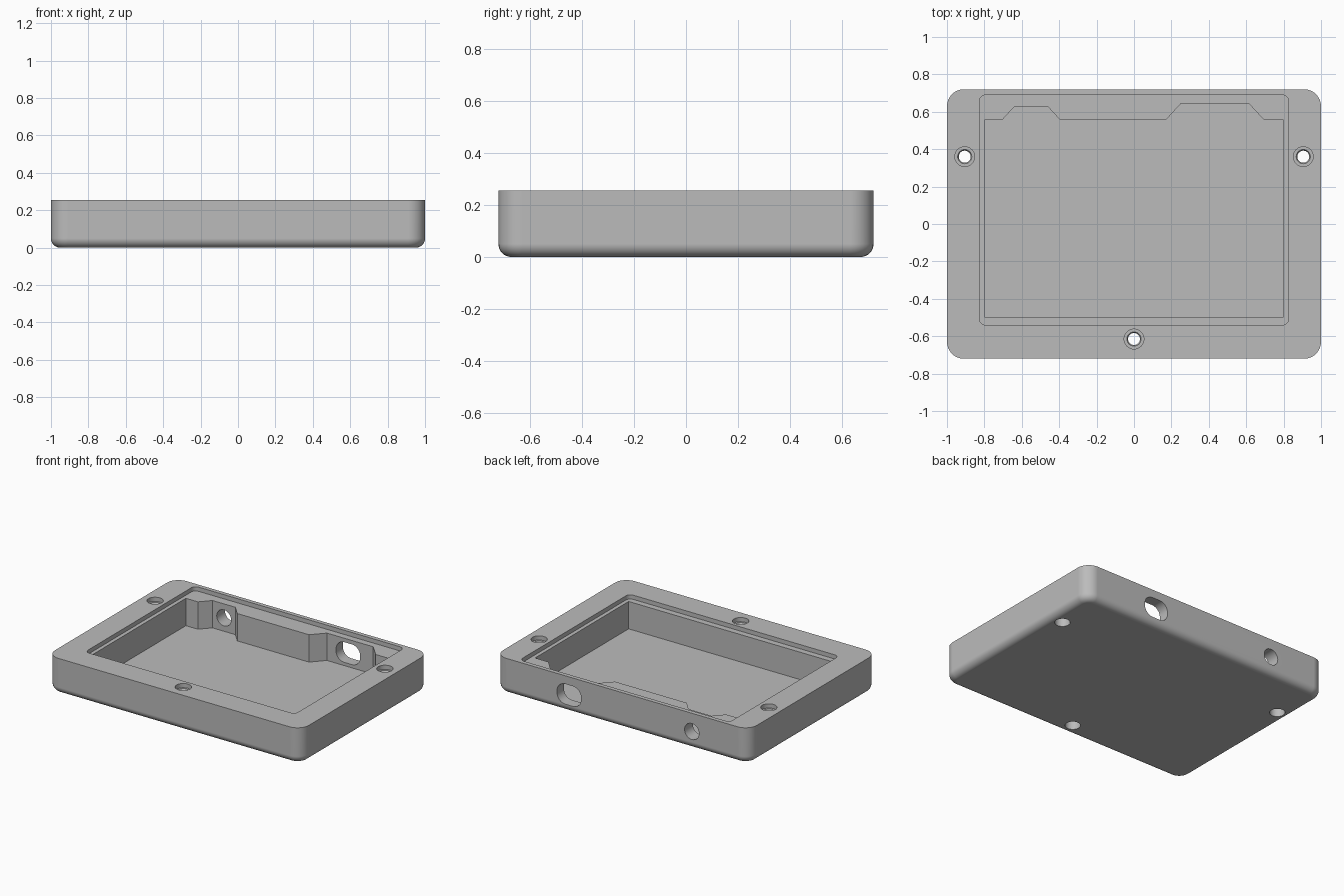
import bpy
import bmesh
from math import sin, cos, pi, radians
from mathutils import Matrix, Vector

if "Cube" in bpy.data.objects:
    bpy.data.objects.remove(bpy.data.objects["Cube"], do_unlink=True)

WIDTH, DEPTH, HEIGHT = 2.0, 1.44, 0.255
LEDGE_Z, FLOOR_Z, ABOVE = 0.225, 0.03, 0.4

grey = bpy.data.materials.new("plain grey")
grey.use_nodes = True
grey.diffuse_color = (0.5, 0.5, 0.5, 1)
grey.node_tree.nodes["Principled BSDF"].inputs["Base Color"].default_value = (0.5, 0.5, 0.5, 1)


def rounded_rect(x0, x1, y0, y1, r, steps=8):
    """Counter-clockwise outline with rounded corners."""
    centres = [(x1 - r, y1 - r), (x0 + r, y1 - r), (x0 + r, y0 + r), (x1 - r, y0 + r)]
    return [(cx + r * cos((q + i / steps) * pi / 2), cy + r * sin((q + i / steps) * pi / 2))
            for q, (cx, cy) in enumerate(centres) for i in range(steps + 1)]


def circle(r, steps=32):
    return [(r * cos(2 * pi * i / steps), r * sin(2 * pi * i / steps)) for i in range(steps)]


def loft(name, sections, matrix=Matrix()):
    """Closed solid through (outline, z) sections listed upwards."""
    bm = bmesh.new()
    rings = [[bm.verts.new(matrix @ Vector((x, y, z))) for x, y in outline]
             for outline, z in sections]
    count = len(rings[0])
    for low, high in zip(rings, rings[1:]):
        for i in range(count):
            j = (i + 1) % count
            bm.faces.new((low[i], low[j], high[j], high[i]))
    bm.faces.new(rings[0][::-1])
    bm.faces.new(rings[-1])
    bmesh.ops.recalc_face_normals(bm, faces=bm.faces)
    mesh = bpy.data.meshes.new(name)
    bm.to_mesh(mesh)
    bm.free()
    mesh.materials.append(grey)
    obj = bpy.data.objects.new(name, mesh)
    bpy.context.collection.objects.link(obj)
    return obj


def cut(target, cutter):
    """Subtract the cutter, then discard it."""
    cutter.hide_render = True
    mod = target.modifiers.new("cut", 'BOOLEAN')
    mod.operation = 'DIFFERENCE'
    mod.solver = 'EXACT'
    mod.object = cutter
    bpy.context.view_layer.objects.active = target
    bpy.ops.object.modifier_apply(modifier=mod.name)
    bpy.data.objects.remove(cutter, do_unlink=True)


# Outer tray with rounded corners and a rounded bottom edge
fillet, corner = 0.05, 0.09
sections = []
for k in range(9):
    a = k / 8 * pi / 2
    inset = fillet * (1 - sin(a))
    x, y = WIDTH / 2 - inset, DEPTH / 2 - inset
    sections.append((rounded_rect(-x, x, -y, y, corner - inset), fillet * (1 - cos(a))))
sections.append((sections[-1][0], HEIGHT))
tray = loft("enclosure_tray", sections)

# Shallow lid ledge
lid = rounded_rect(-0.827, 0.827, -0.54, 0.69, 0.035)
cut(tray, loft("lid_recess", [(lid, LEDGE_Z), (lid, ABOVE)]))

# Main pocket with two tapered bays in the back wall
pocket = [(-0.80, -0.497), (0.80, -0.497), (0.80, 0.556),
          (0.695, 0.556), (0.615, 0.643), (0.25, 0.643), (0.17, 0.556),
          (-0.395, 0.556), (-0.46, 0.627), (-0.64, 0.627), (-0.705, 0.556),
          (-0.80, 0.556)]
cut(tray, loft("pocket", [(pocket, FLOOR_Z), (pocket, ABOVE)]))

# Back wall ports: a wide rounded one and a small round one
for px, half_w, half_h, r in ((0.417, 0.095, 0.072, 0.065), (-0.55, 0.057, 0.057, 0.0569)):
    outline = rounded_rect(-half_w, half_w, -half_h, half_h, r)
    place = Matrix.Translation((px, 0.9, 0.125)) @ Matrix.Rotation(pi / 2, 4, 'X')
    cut(tray, loft("port", [(outline, 0), (outline, 0.33)], place))

# Screw holes, recessed at both ends
profile = [(0.05, -0.1), (0.05, 0.1), (0.032, 0.1), (0.032, 0.215),
           (0.038, 0.225), (0.053, 0.225), (0.053, ABOVE)]
for sx, sy in ((-0.905, 0.36), (0.905, 0.36), (0, -0.615)):
    rings = [(circle(r), z) for r, z in profile]
    cut(tray, loft("screw_hole", rings, Matrix.Translation((sx, sy, 0))))

# Smooth the rounded edges and keep the flats flat
bpy.ops.object.select_all(action='DESELECT')
tray.select_set(True)
bpy.context.view_layer.objects.active = tray
bpy.ops.object.shade_smooth_by_angle(angle=radians(30))
weighted = tray.modifiers.new("flat_normals", 'WEIGHTED_NORMAL')
weighted.keep_sharp = True
